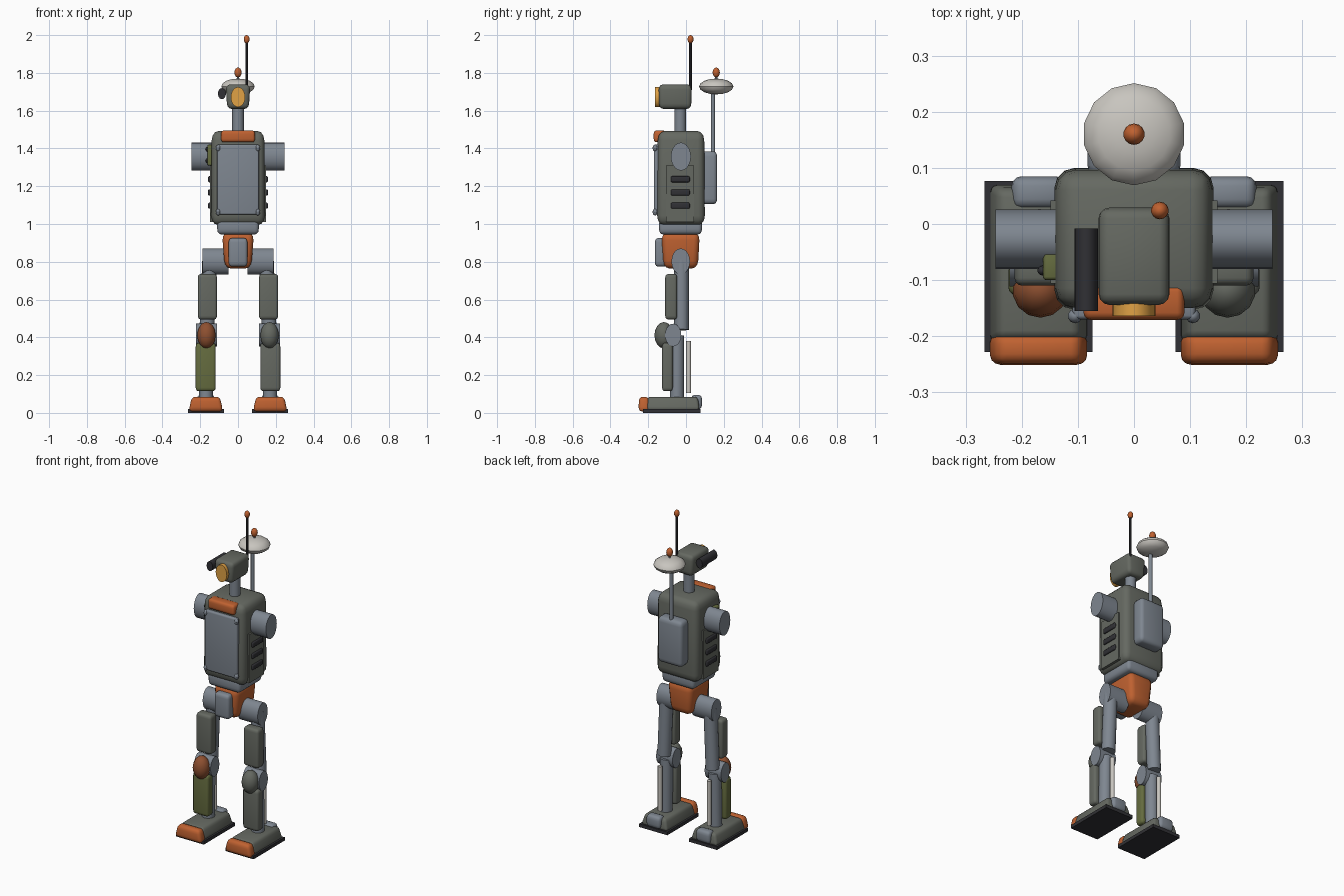
import bpy, bmesh, math
from mathutils import Matrix, Vector

if "Cube" in bpy.data.objects:
    bpy.data.objects.remove(bpy.data.objects["Cube"])

S = 1.4  # the whole figure is stretched upwards by this factor


def material(name, r, g, b):
    m = bpy.data.materials.new(name)
    m.diffuse_color = (r, g, b, 1)
    m.use_nodes = True
    m.node_tree.nodes["Principled BSDF"].inputs["Base Color"].default_value = m.diffuse_color
    return m


HULL = material("hull_grey", 0.13, 0.14, 0.12)
STEEL = material("slate", 0.21, 0.24, 0.28)
ORANGE = material("orange", 0.52, 0.12, 0.03)
RUST = material("rust", 0.27, 0.08, 0.03)
OLIVE = material("olive", 0.13, 0.15, 0.05)
DARK = material("rubber", 0.03, 0.03, 0.035)
AMBER = material("amber", 0.75, 0.36, 0.06)
PALE = material("pale", 0.58, 0.56, 0.52)


def finish(name, bm, loc, mat, smooth=True):
    bmesh.ops.scale(bm, vec=(1, 1, S), verts=bm.verts)
    bmesh.ops.recalc_face_normals(bm, faces=bm.faces)
    me = bpy.data.meshes.new(name)
    bm.to_mesh(me)
    bm.free()
    if smooth:
        for p in me.polygons:
            p.use_smooth = True
        me.set_sharp_from_angle(angle=math.radians(35))
    me.materials.append(mat)
    ob = bpy.data.objects.new(name, me)
    ob.location = loc
    bpy.context.collection.objects.link(ob)
    return ob


def box(name, x, y, z, mat, bevel=0.0, top=(1, 1), bottom=(1, 1)):
    """Rounded box from (min, max) ranges, with optional taper."""
    bm = bmesh.new()
    bmesh.ops.create_cube(bm, size=1)
    size = (x[1] - x[0], y[1] - y[0], (z[1] - z[0]) / S)
    for v in bm.verts:
        t = top if v.co.z > 0 else bottom
        v.co = Vector((v.co.x * size[0] * t[0], v.co.y * size[1] * t[1], v.co.z * size[2]))
    if bevel:
        bmesh.ops.bevel(bm, geom=bm.edges[:], offset=bevel, segments=3,
                        profile=0.5, affect='EDGES', clamp_overlap=True)
    return finish(name, bm, [(r[0] + r[1]) / 2 for r in (x, y, z)], mat)


def rod(name, a, b, r, mat, sides=20):
    """Cylinder between two points."""
    a, b = Vector(a), Vector(b)
    d = b - a
    d.z /= S
    bm = bmesh.new()
    rot = d.to_track_quat('Z', 'Y').to_matrix().to_4x4()
    bmesh.ops.create_cone(bm, cap_ends=True, segments=sides, radius1=r, radius2=r,
                          depth=d.length, matrix=rot)
    return finish(name, bm, (a + b) / 2, mat)


def ball(name, loc, r, mat, flat=1.0, u=14, v=8, smooth=True):
    bm = bmesh.new()
    bmesh.ops.create_uvsphere(bm, u_segments=u, v_segments=v, radius=r,
                              matrix=Matrix.Diagonal((1, 1, flat, 1)))
    return finish(name, bm, loc, mat, smooth)


def span(c, h):
    return (c - h, c + h)


# Legs and feet
for side, s in (("left", -1), ("right", 1)):
    odd = s < 0  # left leg has replacement plates
    fx = s * 0.17
    box(f"{side}_sole", span(fx, 0.096), (-0.228, 0.077), (0, 0.02), DARK)
    box(f"{side}_foot", span(fx, 0.09), (-0.215, 0.073), (0.015, 0.085), HULL, 0.014, top=(0.8, 0.92))
    box(f"{side}_toe_cap", span(fx, 0.091), (-0.252, -0.193), (0.008, 0.085), ORANGE, 0.017, top=(0.82, 0.88))
    box(f"{side}_heel", span(fx, 0.048), (0.027, 0.085), (0.02, 0.095), STEEL, 0.017)
    rod(f"{side}_shin", (fx, -0.048, 0.07), (s * 0.166, -0.046, 0.41), 0.037, STEEL)
    box(f"{side}_shin_plate", span(s * 0.171, 0.053), (-0.127, -0.07), (0.115, 0.37),
        OLIVE if odd else HULL, 0.014)
    rod(f"{side}_calf_piston", (s * 0.168, 0.014, 0.105), (s * 0.168, 0.014, 0.38), 0.013, PALE, 12)
    rod(f"{side}_knee_joint", (s * 0.11, -0.068, 0.412), (s * 0.222, -0.068, 0.412), 0.043, STEEL)
    ball(f"{side}_knee_cap", (s * 0.167, -0.117, 0.411), 0.05, RUST if odd else HULL)
    rod(f"{side}_thigh", (s * 0.165, -0.024, 0.44), (s * 0.15, -0.024, 0.81), 0.039, STEEL)
    box(f"{side}_thigh_plate", span(s * 0.162, 0.051), (-0.11, -0.047), (0.495, 0.735), HULL, 0.014)
    rod(f"{side}_hip_joint", (s * 0.05, -0.028, 0.802), (s * 0.188, -0.028, 0.802), 0.049, STEEL)

# Pelvis and waist
box("pelvis", (-0.085, 0.085), (-0.13, 0.073), (0.765, 0.955), ORANGE, 0.03, bottom=(0.82, 0.9))
box("pelvis_guard", (-0.05, 0.05), (-0.165, -0.1), (0.775, 0.925), STEEL, 0.016)
box("waist", (-0.11, 0.11), (-0.143, 0.085), (0.945, 1.03), STEEL, 0.02)

# Torso
box("torso", (-0.142, 0.142), (-0.153, 0.1), (0.995, 1.492), HULL, 0.035, top=(0.98, 0.97))
box("chest_plate", (-0.11, 0.11), (-0.17, -0.13), (1.05, 1.42), STEEL, 0.007)
for x in (-0.105, 0.105):
    for z in (1.063, 1.402):
        ball("chest_rivet", (x, -0.164, z), 0.013, STEEL, u=10, v=6)
box("collar", (-0.09, 0.09), (-0.171, -0.108), (1.433, 1.495), ORANGE, 0.013)
box("backpack", (-0.083, 0.083), (0.085, 0.165), (1.105, 1.385), STEEL, 0.02)
for side, s in (("left", -1), ("right", 1)):
    box(f"{side}_vent_panel", span(s * 0.141, 0.008), (-0.106, 0.042), (1.01, 1.31), HULL)
    for z in (1.097, 1.167, 1.237):
        box(f"{side}_vent_slot", span(s * 0.149, 0.01), (-0.08, 0.02), span(z, 0.016), DARK, 0.006)
    rod(f"{side}_shoulder", (s * 0.1, -0.027, 1.357), (s * 0.247, -0.027, 1.357), 0.053, STEEL)
box("repair_patch", (-0.162, -0.13), (-0.1, -0.047), (1.31, 1.42), OLIVE, 0.006)
for z in (1.335, 1.395):
    ball("patch_bolt", (-0.163, -0.083, z), 0.009, DARK, u=10, v=6)

# Head
rod("neck", (0, -0.031, 1.47), (0, -0.031, 1.63), 0.031, STEEL)
box("head", (-0.065, 0.065), (-0.145, 0.03), (1.61, 1.738), HULL, 0.02, bottom=(0.88, 0.97))
rod("eye_lens", (0, -0.13, 1.672), (0, -0.164, 1.672), 0.038, AMBER)
rod("side_scope", (-0.085, -0.008, 1.69), (-0.085, -0.155, 1.69), 0.021, DARK)

# Antennas
rod("whip_antenna", (0.046, 0.024, 1.71), (0.046, 0.024, 1.97), 0.007, DARK, 10)
ball("whip_tip", (0.046, 0.024, 1.978), 0.0157, ORANGE)
rod("dish_mast", (0, 0.143, 1.37), (0, 0.143, 1.72), 0.011, STEEL, 12)
ball("dish", (0, 0.16, 1.728), 0.091, PALE, flat=0.33, u=14, v=8)
rod("dish_stem", (0, 0.16, 1.75), (0, 0.16, 1.8), 0.006, STEEL, 8)
ball("dish_feed", (0, 0.16, 1.802), 0.019, ORANGE)
